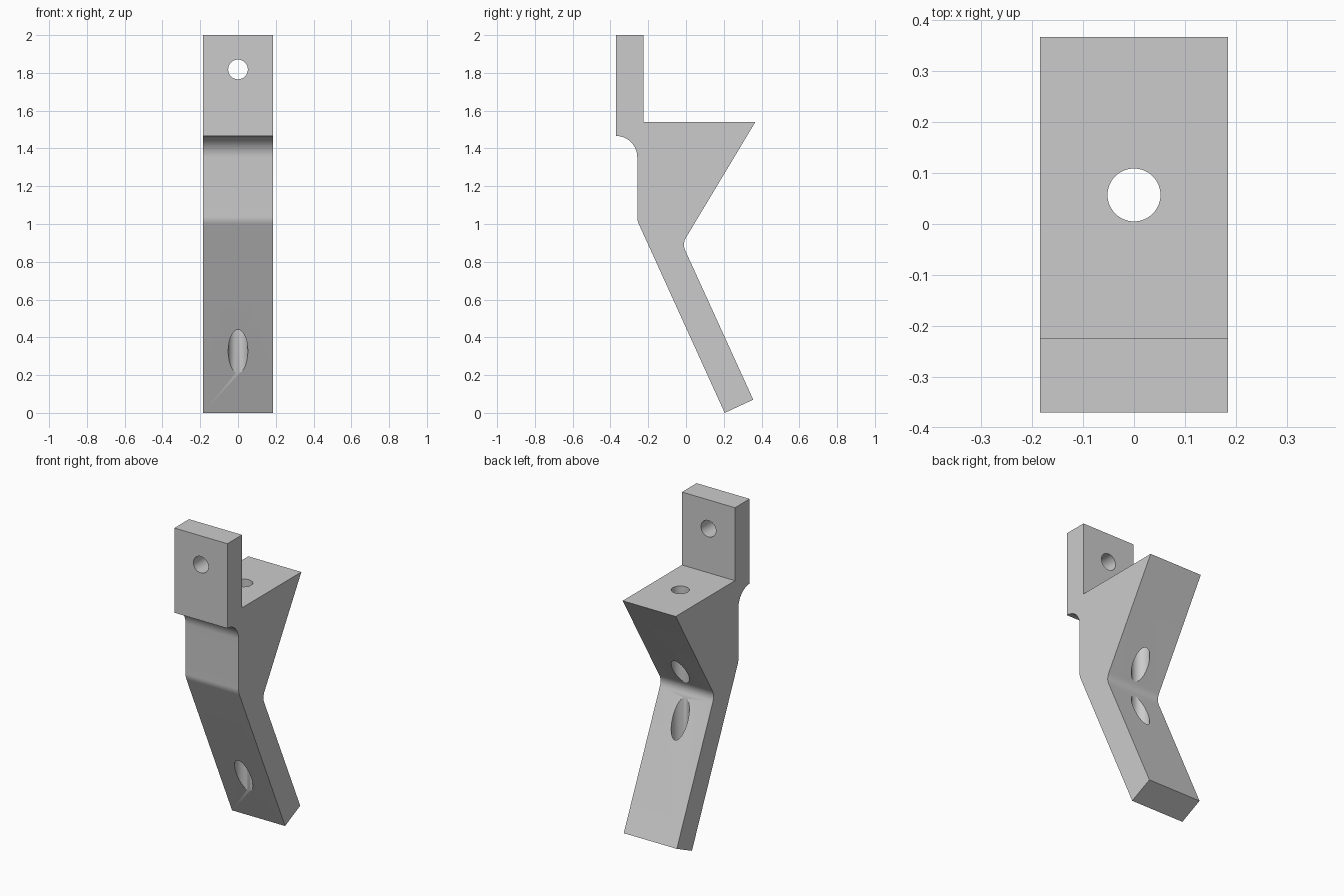
import bpy, bmesh, math
from mathutils import Vector

cube = bpy.data.objects.get("Cube")
if cube:
    bpy.data.objects.remove(cube, do_unlink=True)

HALF_WIDTH = 0.185
HOLE_RADIUS = 0.052

grey = bpy.data.materials.new("plain grey")
grey.use_nodes = True
colour = (0.6, 0.6, 0.6, 1)
grey.diffuse_color = colour
grey.node_tree.nodes["Principled BSDF"].inputs["Base Color"].default_value = colour


def rounded(before, corner, after, cut, steps=8):
    """Soften a profile corner with a short quadratic curve."""
    c = Vector(corner)
    a = c + (Vector(before) - c).normalized() * cut
    b = c + (Vector(after) - c).normalized() * cut
    return [a.lerp(c, t).lerp(c.lerp(b, t), t) for t in (i / steps for i in range(steps + 1))]


def cove(centre, radius, steps=16):
    """Quarter arc from the top of a circle round to its back."""
    angles = (math.pi / 2 * (1 - i / steps) for i in range(steps + 1))
    return [Vector((centre[0] + radius * math.cos(a), centre[1] + radius * math.sin(a))) for a in angles]


# Side profile (y, z): tab, cove, front face, angled leg, shelf wedge
tab_top = [(-0.37, 2), (-0.37, 1.466)]
front_bend, inner_bend = (-0.258, 1.018), (-0.02, 0.895)
foot_front, foot_back = (0.205, 0), (0.356, 0.07)
shelf_tip, shelf_root = (0.367, 1.54), (-0.224, 1.54)
profile = tab_top[:1] + cove((-0.37, 1.354), 0.112)
profile += rounded((-0.258, 1.354), front_bend, foot_front, 0.02)
profile += [foot_front, foot_back]
profile += rounded(foot_back, inner_bend, shelf_tip, 0.04)
profile += [shelf_tip, shelf_root, (-0.224, 2)]

# Extrude the profile across the width
bm = bmesh.new()
side = bm.faces.new([bm.verts.new((-HALF_WIDTH, y, z)) for y, z in profile])
extruded = bmesh.ops.extrude_face_region(bm, geom=[side])["geom"]
moved = [v for v in extruded if isinstance(v, bmesh.types.BMVert)]
bmesh.ops.translate(bm, verts=moved, vec=(2 * HALF_WIDTH, 0, 0))
bmesh.ops.recalc_face_normals(bm, faces=bm.faces)
mesh = bpy.data.meshes.new("bracket")
bm.to_mesh(mesh)
bm.free()
bracket = bpy.data.objects.new("bracket", mesh)
bpy.context.collection.objects.link(bracket)
mesh.materials.append(grey)


def drill(name, location, rotation, depth):
    """Cut a round screw hole through the bracket."""
    bpy.ops.mesh.primitive_cylinder_add(vertices=48, radius=HOLE_RADIUS, depth=depth,
                                        location=location, rotation=rotation)
    cutter = bpy.context.object
    cutter.name = name
    cutter.data.materials.append(grey)
    cut = bracket.modifiers.new(name, "BOOLEAN")
    cut.operation, cut.solver, cut.object = "DIFFERENCE", "EXACT", cutter
    bpy.context.view_layer.objects.active = bracket
    bpy.ops.object.modifier_apply(modifier=name)
    bpy.data.objects.remove(cutter, do_unlink=True)


# Tab hole runs front to back, the long hole runs straight down through shelf and leg
drill("tab_hole", (0, -0.3, 1.818), (math.pi / 2, 0, 0), 0.4)
drill("vertical_hole", (0, 0.057, 1), (0, 0, 0), 2.4)

bpy.ops.object.select_all(action="DESELECT")
bracket.select_set(True)
bpy.context.view_layer.objects.active = bracket
bpy.ops.object.shade_smooth_by_angle(angle=math.radians(25))
